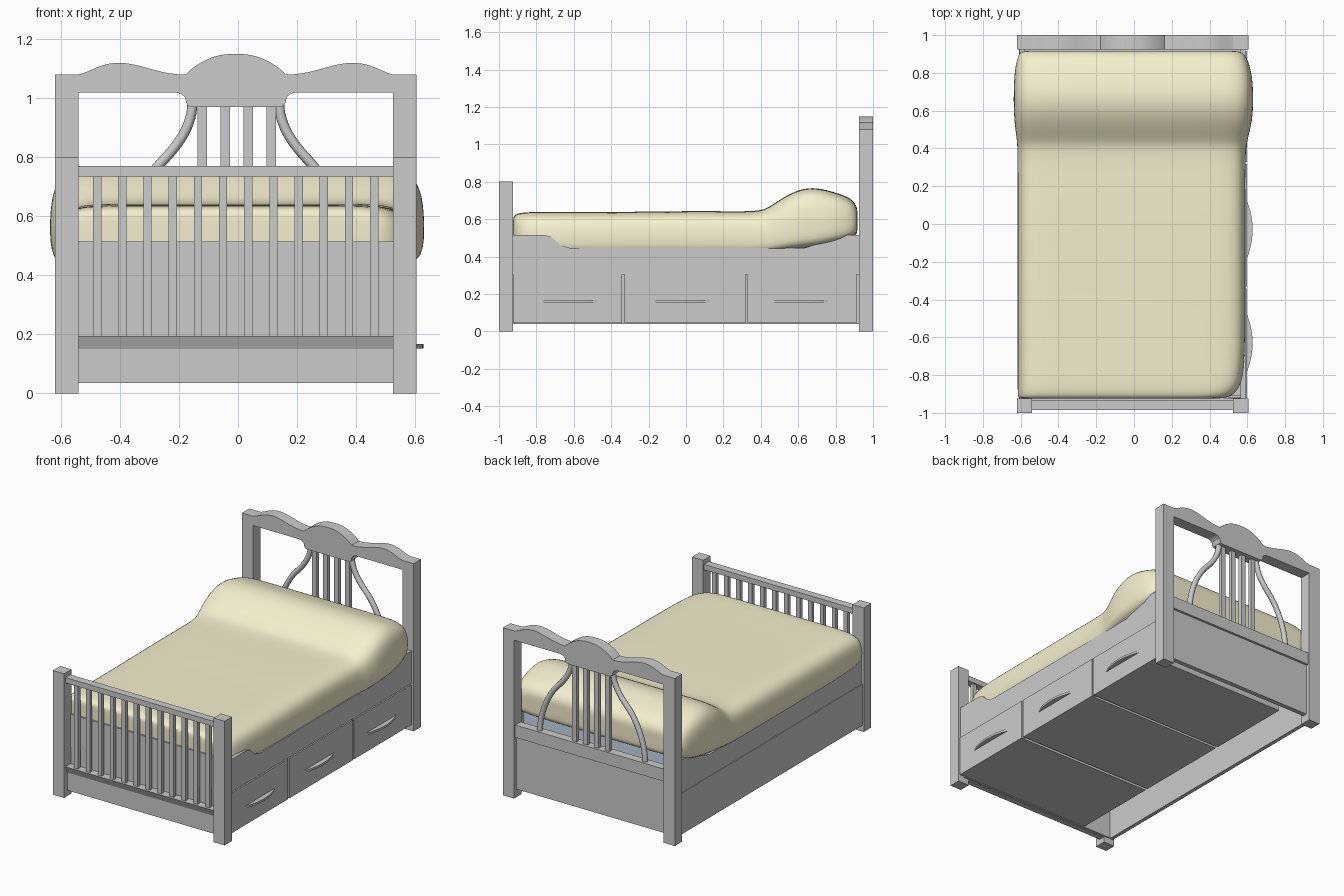
import bpy, bmesh, math

if "Cube" in bpy.data.objects:
    bpy.data.objects.remove(bpy.data.objects["Cube"])

C = -0.0075            # centre line of the wooden frame
L, R = -0.62, 0.605    # outer faces of the posts
IL, IR = -0.54, 0.525  # inner faces of the posts


def material(name, col):
    m = bpy.data.materials.new(name)
    m.diffuse_color = (*col, 1)
    m.use_nodes = True
    m.node_tree.nodes["Principled BSDF"].inputs["Base Color"].default_value = m.diffuse_color
    return m


def finish(name, bm, smooth=None, mat=None):
    bmesh.ops.recalc_face_normals(bm, faces=bm.faces)
    me = bpy.data.meshes.new(name)
    bm.to_mesh(me)
    bm.free()
    ob = bpy.data.objects.new(name, me)
    bpy.context.collection.objects.link(ob)
    if mat:
        me.materials.append(mat)
    if smooth:
        bpy.ops.object.select_all(action='DESELECT')
        ob.select_set(True)
        bpy.context.view_layer.objects.active = ob
        bpy.ops.object.shade_smooth_by_angle(angle=math.radians(smooth))
    return ob


def prism(name, pts, axis, lo, hi, smooth=None, mat=None):
    """Extrude a 2D outline along an axis."""
    place = {'x': lambda a, b, t: (t, a, b),
             'y': lambda a, b, t: (a, t, b),
             'z': lambda a, b, t: (a, b, t)}[axis]
    bm = bmesh.new()
    r0 = [bm.verts.new(place(a, b, lo)) for a, b in pts]
    r1 = [bm.verts.new(place(a, b, hi)) for a, b in pts]
    bm.faces.new(r0)
    bm.faces.new(r1)
    n = len(pts)
    for i in range(n):
        j = (i + 1) % n
        bm.faces.new((r0[i], r0[j], r1[j], r1[i]))
    return finish(name, bm, smooth, mat)


def box(name, x0, x1, y0, y1, z0, z1, mat=None):
    return prism(name, [(x0, y0), (x1, y0), (x1, y1), (x0, y1)], 'z', z0, z1, mat=mat)


yellow = material("blanket_yellow", (0.92, 0.87, 0.62))
blue = material("mattress_blue", (0.62, 0.70, 0.85))

# Corner posts
for side, x0, x1 in (("left", L, IL), ("right", IR, R)):
    box(f"foot_post_{side}", x0, x1, -1.0, -0.925, 0, 0.80)
    box(f"head_post_{side}", x0, x1, 0.925, 1.0, 0, 1.08)

# Headboard crest with three humps and a dropped centre block
def crest(u):
    if u < 0.17:
        return 1.083 + 0.067 * max(0, math.cos(math.pi / 2 * (u / 0.17) ** 1.25)) ** 0.95
    return 1.08 + 0.04 * math.sin(math.pi * (max(0, 0.5325 - u) / 0.3625) ** 0.707) ** 2

us = [0.17 * i / 10 for i in range(10)] + [0.17 + 0.3625 * i / 18 for i in range(19)]
half = [(u, crest(u)) for u in us]
half += [(0.5325, 1.02), (0.205, 1.02), (0.185, 1.015), (0.172, 1.003),
         (0.168, 0.985), (0.162, 0.975), (0.15, 0.97)]
outline = [(C + u, z) for u, z in half] + [(C - u, z) for u, z in reversed(half[1:])]
prism("headboard_crest", outline, 'y', 0.925, 1.0, smooth=30)

# Headboard slats, lower rail and panel
for i in range(4):
    x = C - 0.113 + i * 0.0777
    box(f"headboard_slat_{i + 1}", x - 0.016, x + 0.016, 0.95, 0.975, 0.46, 0.98)
box("headboard_lower_rail", IL, IR, 0.935, 0.99, 0.39, 0.47)
box("headboard_panel", IL, IR, 0.945, 0.975, 0.05, 0.39)

# Curved headboard rods
for side, s in (("left", -1), ("right", 1)):
    cu = bpy.data.curves.new(f"headboard_rod_{side}", 'CURVE')
    cu.dimensions = '3D'
    cu.bevel_depth = 0.017
    cu.bevel_resolution = 3
    cu.use_fill_caps = True
    sp = cu.splines.new('BEZIER')
    path = [(0.147, 0.985, 0, 0.075), (0.25, 0.785, -0.06, 0.062), (0.375, 0.46, 0.0, 0.13)]
    sp.bezier_points.add(len(path) - 1)
    for p, (u, z, dx, dz) in zip(sp.bezier_points, path):
        p.co = (C + s * u, 0.962, z)
        p.handle_left = (C + s * (u + dx), 0.962, z + dz)
        p.handle_right = (C + s * (u - dx), 0.962, z - dz)
    rod = bpy.data.objects.new(cu.name, cu)
    bpy.context.collection.objects.link(rod)
    bpy.ops.object.select_all(action='DESELECT')
    rod.select_set(True)
    bpy.context.view_layer.objects.active = rod
    bpy.ops.object.convert(target='MESH')
    bpy.ops.object.shade_smooth_by_angle(angle=math.radians(40))

# Footboard: top rail, slats, undercut bottom rail, inner panel in two boards
box("footboard_top_rail", IL, IR, -0.985, -0.935, 0.735, 0.77)
for i in range(12):
    x = -0.477 + i * 0.0853
    box(f"footboard_slat_{i + 1}", x - 0.014, x + 0.014, -0.97, -0.945, 0.19, 0.74)
prism("footboard_bottom_rail", [(-0.965, 0.035), (-0.965, 0.15), (-0.985, 0.195),
                                (-0.93, 0.195), (-0.93, 0.035)], 'x', IL, IR)
box("footboard_panel_upper", IL - 0.04, IR + 0.04, -0.935, -0.92, 0.305, 0.515)
box("footboard_panel_lower", IL - 0.04, IR + 0.04, -0.932, -0.917, 0.04, 0.305)

# Side rails with raised ends
rail = [(-0.925, 0.305), (0.925, 0.305), (0.925, 0.515), (0.77, 0.515), (0.735, 0.505),
        (0.68, 0.46), (0.63, 0.445), (-0.62, 0.445), (-0.67, 0.46), (-0.72, 0.505),
        (-0.755, 0.515), (-0.925, 0.515)]
prism("side_rail_right", rail, 'x', 0.565, 0.59)
prism("side_rail_left", rail, 'x', -0.605, -0.58)
box("side_panel_left", -0.61, -0.585, -0.925, 0.925, 0.04, 0.305)

# Three drawers with solid crescent handles on the right side
for i, (y0, y1, hy) in enumerate([(-0.922, -0.342, -0.63), (-0.33, 0.318, -0.03),
                                  (0.328, 0.912, 0.605)]):
    box(f"drawer_front_{i + 1}", 0.572, 0.597, y0, y1, 0.045, 0.303)
    box(f"drawer_box_{i + 1}", -0.38, 0.574, y0 + 0.004, y1 - 0.004, 0.045, 0.28)
    ts = [-1 + k / 6 for k in range(13)]
    arc = [(0.596 + 0.032 * (1 - t * t), hy + 0.157 * t) for t in ts]
    prism(f"drawer_handle_{i + 1}", arc, 'z', 0.153, 0.167, smooth=30)

# Mattress support and mattress
box("mattress_support", -0.58, 0.565, -0.91, 0.93, 0.36, 0.40)
m = box("mattress", -0.57, 0.54, -0.88, 0.905, 0.40, 0.56, blue)
bev = m.modifiers.new("round", 'BEVEL')
bev.width, bev.segments = 0.03, 3

# Blanket: lofted sections (y, left, right, bottom, top), raised over the pillow
stations = [(-0.924, -0.60, 0.44, 0.48, 0.59), (-0.923, -0.615, 0.49, 0.44, 0.62),
            (-0.885, -0.617, 0.56, 0.42, 0.638), (-0.75, -0.617, 0.59, 0.405, 0.638),
            (-0.3, -0.617, 0.59, 0.405, 0.638), (0.1, -0.617, 0.59, 0.405, 0.645),
            (0.38, -0.617, 0.59, 0.405, 0.638), (0.44, -0.62, 0.60, 0.41, 0.66),
            (0.52, -0.632, 0.622, 0.42, 0.718), (0.61, -0.638, 0.632, 0.43, 0.762),
            (0.70, -0.638, 0.632, 0.44, 0.770), (0.80, -0.634, 0.625, 0.465, 0.742),
            (0.88, -0.62, 0.60, 0.49, 0.715), (0.915, -0.60, 0.57, 0.52, 0.67),
            (0.917, -0.57, 0.53, 0.55, 0.63)]
side = [(0.035, 0.0), (0.0, 0.14), (0.0, 0.55), (0.018, 0.86), (0.085, 0.99), (0.2, 1.0)]
bm = bmesh.new()
loops = []
for y, xl, xr, zb, zt in stations:
    z = lambda f: zb + f * (zt - zb)
    sec = [(xl + d, z(f)) for d, f in side] + [((xl + xr) / 2, zt)]
    sec += [(xr - d, z(f)) for d, f in reversed(side)] + [((xl + xr) / 2, zb)]
    loops.append([bm.verts.new((a, y, b)) for a, b in sec])
n = len(loops[0])
for a, b in zip(loops, loops[1:]):
    for i in range(n):
        j = (i + 1) % n
        bm.faces.new((a[i], a[j], b[j], b[i]))
bm.faces.new(loops[0])
bm.faces.new(loops[-1])
blanket = finish("blanket", bm, smooth=180, mat=yellow)
sub = blanket.modifiers.new("soft", 'SUBSURF')
sub.levels = sub.render_levels = 2
